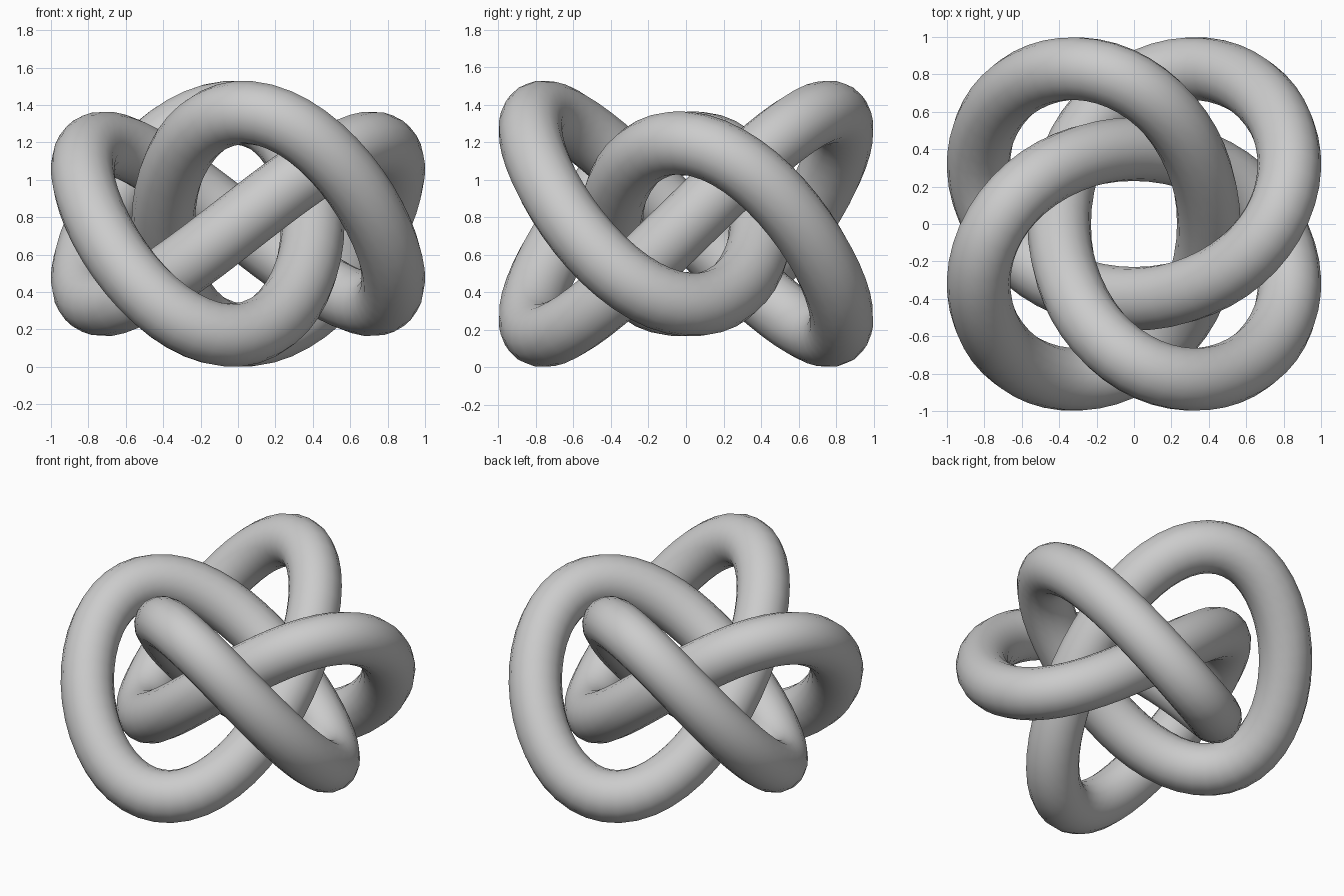
import bpy
from math import sin, cos, pi

if "Cube" in bpy.data.objects:
    bpy.data.objects.remove(bpy.data.objects["Cube"])

TUBE = 0.17          # tube radius
STEPS = 160          # points along the closed path
MID_Z = 0.765        # height of the knot's centre


def knot_point(t):
    # four-lobed path winding three times around the z axis
    x = 0.684 * cos(3 * t + pi / 4) + 0.284 * cos(pi / 4 - t)
    y = 0.684 * sin(3 * t + pi / 4) + 0.284 * sin(pi / 4 - t)
    z = MID_Z - 0.512 * sin(4 * t) - 0.116 * cos(2 * t)
    return x, y, z, 1.0


# closed centre line with a round bevel
curve = bpy.data.curves.new("knot_tube", "CURVE")
curve.dimensions = "3D"
curve.bevel_depth = TUBE
curve.bevel_resolution = 6
spline = curve.splines.new("POLY")
spline.points.add(STEPS - 1)
for i, p in enumerate(spline.points):
    p.co = knot_point(2 * pi * i / STEPS)
spline.use_cyclic_u = True
spline.use_smooth = True

knot = bpy.data.objects.new("knot_tube", curve)
bpy.context.collection.objects.link(knot)

# turn into a smooth mesh
bpy.context.view_layer.objects.active = knot
knot.select_set(True)
bpy.ops.object.convert(target="MESH")
bpy.ops.object.shade_smooth()
